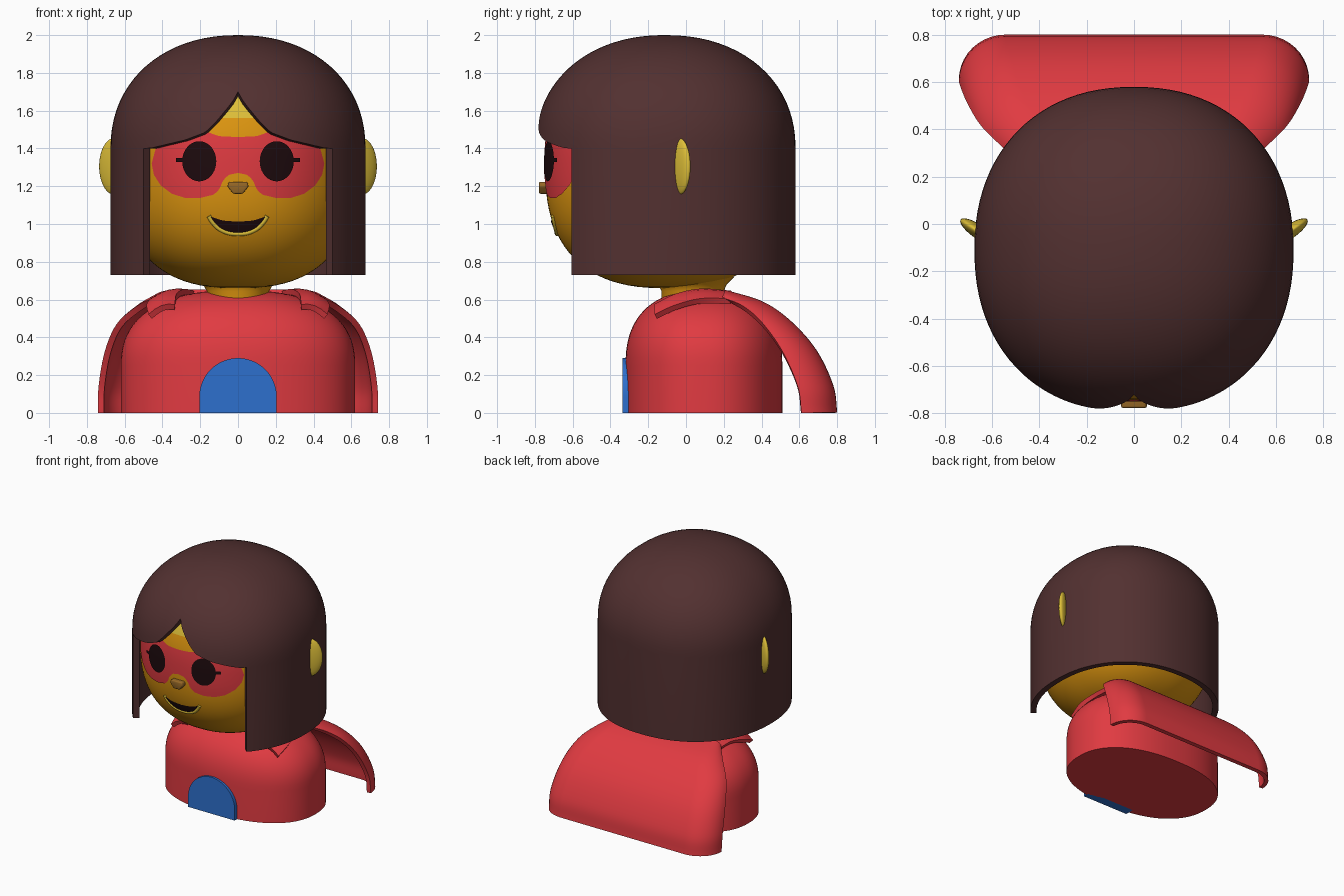
import bpy
from math import sin, cos, pi, acos, asin, radians, copysign
from mathutils import Vector

cube = bpy.data.objects.get("Cube")
if cube:
    bpy.data.objects.remove(cube)


def material(name, r, g, b):
    m = bpy.data.materials.new(name)
    m.use_nodes = True
    m.diffuse_color = (r, g, b, 1)
    m.node_tree.nodes["Principled BSDF"].inputs["Base Color"].default_value = (r, g, b, 1)
    return m


HAIR = material("dark brown", 0.085, 0.03, 0.03)
RED = material("red", 0.75, 0.043, 0.053)
BLUE = material("blue", 0.027, 0.16, 0.61)
SKIN = material("orange skin", 0.73, 0.305, 0.005)
YELLOW = material("yellow", 0.73, 0.52, 0.04)
NOSE = material("nose brown", 0.31, 0.14, 0.02)
BLACK = material("near black", 0.012, 0.003, 0.004)


def finish(ob, solid=0, offset=0, mirror=False, bevel=0):
    """Apply the modifiers, then smooth all but the sharp edges."""
    if solid:
        m = ob.modifiers.new("thickness", "SOLIDIFY")
        m.thickness, m.offset = solid, offset
    if bevel:
        m = ob.modifiers.new("bevel", "BEVEL")
        m.width, m.segments = bevel, 3
    if mirror:
        ob.modifiers.new("mirror", "MIRROR").use_mirror_merge = False
    bpy.ops.object.select_all(action="DESELECT")
    ob.select_set(True)
    bpy.context.view_layer.objects.active = ob
    bpy.ops.object.convert(target="MESH")
    bpy.ops.object.shade_smooth_by_angle(angle=radians(40))
    return ob


def mesh_object(name, verts, faces, *mats, **mods):
    me = bpy.data.meshes.new(name)
    me.from_pydata(verts, [], faces)
    for m in mats:
        me.materials.append(m)
    ob = bpy.data.objects.new(name, me)
    bpy.context.collection.objects.link(ob)
    return finish(ob, **mods)


def grid_faces(rows, cols):
    return [(r * cols + c, r * cols + c + 1, (r + 1) * cols + c + 1, (r + 1) * cols + c)
            for r in range(rows - 1) for c in range(cols - 1)]


def power(v, n):
    return copysign(abs(v) ** (2 / n), v)


def loft(name, rings, cy, n, *mats, cols=96):
    """Stack of closed rings (z, rx, ry) with capped ends."""
    verts = [(rx * power(cos(2 * pi * c / cols), n), cy + ry * power(sin(2 * pi * c / cols), n), z)
             for z, rx, ry in rings for c in range(cols)]
    faces = [(r * cols + c, r * cols + (c + 1) % cols, (r + 1) * cols + (c + 1) % cols, (r + 1) * cols + c)
             for r in range(len(rings) - 1) for c in range(cols)]
    last = (len(rings) - 1) * cols
    faces += [tuple(reversed(range(cols))), tuple(range(last, last + cols))]
    return mesh_object(name, verts, faces, *mats)


def table(points):
    """Piecewise linear function of |x|."""
    def f(x):
        x = abs(x)
        for (a, u), (b, v) in zip(points, points[1:]):
            if x <= b:
                return u + (v - u) * (x - a) / (b - a)
        return points[-1][1]
    return f


def spline(points, steps=6):
    """Smooth curve through the points."""
    p = [Vector(q) for q in points]
    p = [2 * p[0] - p[1]] + p + [2 * p[-1] - p[-2]]
    out = []
    for a, b, c, d in zip(p, p[1:], p[2:], p[3:]):
        for i in range(steps):
            t = i / steps
            out.append(0.5 * (2 * b + (c - a) * t + (2 * a - 5 * b + 4 * c - d) * t * t
                              + (3 * b - a - 3 * c + d) * t ** 3))
    return out + [p[-2]]


def prism(name, outline, y0, y1, mat, bevel=0):
    k = len(outline)
    verts = [(x, y, z) for y in (y0, y1) for x, z in outline]
    faces = [tuple(range(k)), tuple(reversed(range(k, 2 * k)))]
    faces += [((i + 1) % k, i, k + i, k + (i + 1) % k) for i in range(k)]
    return mesh_object(name, verts, faces, mat, bevel=bevel)


# Head: rounded form, with a yellow crown above the brow
HEAD_Y, HEAD_Z, HRX, HRY = -0.1, 1.3, 0.625, 0.645
CROWN = 1.56


def head_height(up):
    return 0.62 if up else 0.64


angles = [radians(-88 + 4 * i) for i in range(45)]
angles = sorted(angles + [asin(((CROWN - HEAD_Z) / head_height(True)) ** 1.25)])
rings = [(HEAD_Z + head_height(a > 0) * power(sin(a), 2.5),
          HRX * power(cos(a), 2.5), HRY * power(cos(a), 2.5)) for a in angles]
head = loft("head", rings, HEAD_Y, 2.2, SKIN, YELLOW)
for p in head.data.polygons:
    p.material_index = int(p.center.z > CROWN)


def face_y(x, z):
    """Front surface of the head."""
    r = (1 - abs((z - HEAD_Z) / head_height(z > HEAD_Z)) ** 2.5) ** 0.4
    return HEAD_Y - HRY * r * max(0, 1 - (abs(x) / (HRX * r)) ** 2.2) ** (1 / 2.2)


def face_patch(name, x0, x1, low, high, lift, mat, mirror=False, cols=61, rows=9):
    """Thin painted patch following the face between two edges."""
    verts = []
    for r in range(rows):
        for c in range(cols):
            x = (x0 + x1) / 2 - (x1 - x0) / 2 * cos(pi * c / (cols - 1))
            z = low(x) + (high(x) - low(x)) * r / (rows - 1)
            verts.append((x, face_y(x, z) - lift, z))
    return mesh_object(name, verts, grid_faces(rows, cols), mat, mirror=mirror)


# Mask
mask_top = table([(0, 1.46), (0.1, 1.465), (0.2, 1.5), (0.3, 1.5), (0.38, 1.47), (0.43, 1.42), (0.457, 1.32)])
mask_low = table([(0, 1.27), (0.05, 1.26), (0.08, 1.23), (0.1, 1.18), (0.13, 1.155), (0.2, 1.138),
                  (0.28, 1.138), (0.35, 1.16), (0.41, 1.205), (0.445, 1.26), (0.457, 1.32)])
face_patch("mask", -0.457, 0.457, mask_low, mask_top, 0.006, RED, cols=121)


# Eyes with small outer lashes
def eye_half(x):
    return 0.106 * max(0, 1 - ((x - 0.205) / 0.09) ** 2) ** 0.5


face_patch("eyes", 0.115, 0.295, lambda x: 1.332 - eye_half(x), lambda x: 1.332 + eye_half(x),
           0.014, BLACK, True, 33)
face_patch("lashes", 0.285, 0.328, lambda x: 1.328, lambda x: 1.35, 0.014, BLACK, True, 5, 3)

# Mouth and lower lip
smile = [(0, 0.948), (0.05, 0.953), (0.1, 0.975), (0.135, 1.01), (0.155, 1.042)]
face_patch("mouth", -0.155, 0.155, table(smile), table([(0, 1.012), (0.08, 1.018), (0.155, 1.042)]),
           0.006, BLACK)
path = spline([(-x, face_y(x, z), z) for x, z in smile[:0:-1]] + [(x, face_y(x, z), z) for x, z in smile])
curve = bpy.data.curves.new("lip", "CURVE")
curve.dimensions, curve.bevel_depth, curve.use_fill_caps = "3D", 0.012, True
line = curve.splines.new("POLY")
line.points.add(len(path) - 1)
for point, co in zip(line.points, path):
    point.co = (*co, 1)
curve.materials.append(YELLOW)
lip = bpy.data.objects.new("lip", curve)
bpy.context.collection.objects.link(lip)
finish(lip)

# Nose
prism("nose", [(-0.025, 1.16), (0.025, 1.16), (0.056, 1.198), (0.05, 1.223), (-0.05, 1.223), (-0.056, 1.198)],
      -0.778, -0.7, NOSE, 0.008)

# Ears
bpy.ops.mesh.primitive_uv_sphere_add(segments=32, ring_count=20, location=(0, 0, 0))
ears = bpy.context.object
ears.name = "ears"
ears.data.materials.append(YELLOW)
for v in ears.data.vertices:
    v.co = (0.095 * v.co.x, 0.03 * v.co.y, 0.15 * v.co.z)
    v.co = (0.655 + v.co.x * cos(0.6) - v.co.y * sin(0.6),
            -0.035 + v.co.x * sin(0.6) + v.co.y * cos(0.6), 1.305 + v.co.z)
finish(ears, mirror=True)

# Hair: domed shell whose front columns start at the fringe line
HX, HY, HC, HN, EAVE = 0.675, 0.69, -0.11, 2.2, 1.4
fringe = table([(0, 1.7), (0.03, 1.65), (0.12, 1.54), (0.175, 1.485), (0.28, 1.445), (0.46, 1.402), (0.5, 1.4)])
side = acos((0.5 / HX) ** (HN / 2))
back, front, rows = 72, 60, 20
turn = [-side + (pi + 2 * side) * i / back for i in range(back)]
turn += [pi + side + (pi - 2 * side) * i / front for i in range(front)]
base = [(HX * power(cos(a), HN), HY * power(sin(a), HN)) for a in turn]
cols = len(base)
verts = [(x, HC + y, 0.73) for x, y in base]
for r in range(rows):
    for i, (x, y) in enumerate(base):
        edge = fringe(x) if i > back else EAVE
        start = asin(((edge - EAVE) / 0.6) ** 1.075)
        a = start + (pi / 2 - start) * r / rows
        s = power(cos(a), 2.15)
        verts.append((x * s, HC + y * s, EAVE + 0.6 * power(sin(a), 2.15)))
verts.append((0, HC, 2))
faces = []
for r in range(rows):
    for c in range(back if r == 0 else cols):
        d = (c + 1) % cols
        faces.append((r * cols + c, r * cols + d, (r + 1) * cols + d, (r + 1) * cols + c))
faces += [(rows * cols + c, rows * cols + (c + 1) % cols, len(verts) - 1) for c in range(cols)]
used = sorted({i for f in faces for i in f})
index = {old: new for new, old in enumerate(used)}
mesh_object("hair", [verts[i] for i in used], [tuple(index[i] for i in f) for f in faces],
            HAIR, solid=0.045, offset=-1)

# Neck and torso
loft("neck", [(0.5, 0.165, 0.165), (0.645, 0.165, 0.165), (0.68, 0.185, 0.18), (0.72, 0.24, 0.22)],
     0.035, 2, SKIN, cols=48)
rings = [(0, 0.62, 0.415)]
for i in range(23):
    a = radians(4 * i)
    s = power(cos(a), 2.4)
    rings.append((0.25 + 0.4 * power(sin(a), 2.4), 0.62 * s, 0.415 * s))
loft("torso", rings, 0.095, 2.3, RED)

# Chest panel
arch = [(-0.205, 0), (0.205, 0)] + [(0.205 * cos(pi * i / 32), 0.085 + 0.205 * sin(pi * i / 32)) for i in range(33)]
prism("chest_panel", arch, -0.335, -0.26, BLUE)

# Cape: flat back with sides curling forward
middle = spline([(0, 0.2, 0.637), (0, 0.4, 0.575), (0, 0.55, 0.47), (0, 0.68, 0.32), (0, 0.765, 0.14), (0, 0.785, 0)])
edges = spline([(0.43, 0.2, 0.605), (0.53, 0.31, 0.55), (0.63, 0.41, 0.46), (0.69, 0.51, 0.32),
                (0.722, 0.59, 0.14), (0.725, 0.61, 0)])
bend = [i * pi / 20 for i in range(11)]
verts = []
for m, e in zip(middle, edges):
    for sign, b in [(-1, b) for b in reversed(bend)] + [(1, b) for b in bend]:
        p = m.lerp(e, 1 - cos(b))
        verts.append((sign * e.x * (0.75 + 0.25 * sin(b)), p.y, p.z))
mesh_object("cape", verts, grid_faces(len(middle), 2 * len(bend)), RED, solid=0.032)

# Shoulder straps joining the cape
inner = spline([(0.22, 0.24, 0.625), (0.28, 0.08, 0.64), (0.325, -0.05, 0.615), (0.335, -0.16, 0.56)])
outer = spline([(0.45, 0.24, 0.59), (0.455, 0.08, 0.592), (0.475, -0.05, 0.56), (0.465, -0.16, 0.51)])
verts = [a.lerp(b, t / 4) + Vector((0, 0, 0.02 * sin(pi * t / 4))) for a, b in zip(inner, outer) for t in range(5)]
mesh_object("shoulder_straps", verts, grid_faces(len(inner), 5), RED, solid=0.032, mirror=True)
